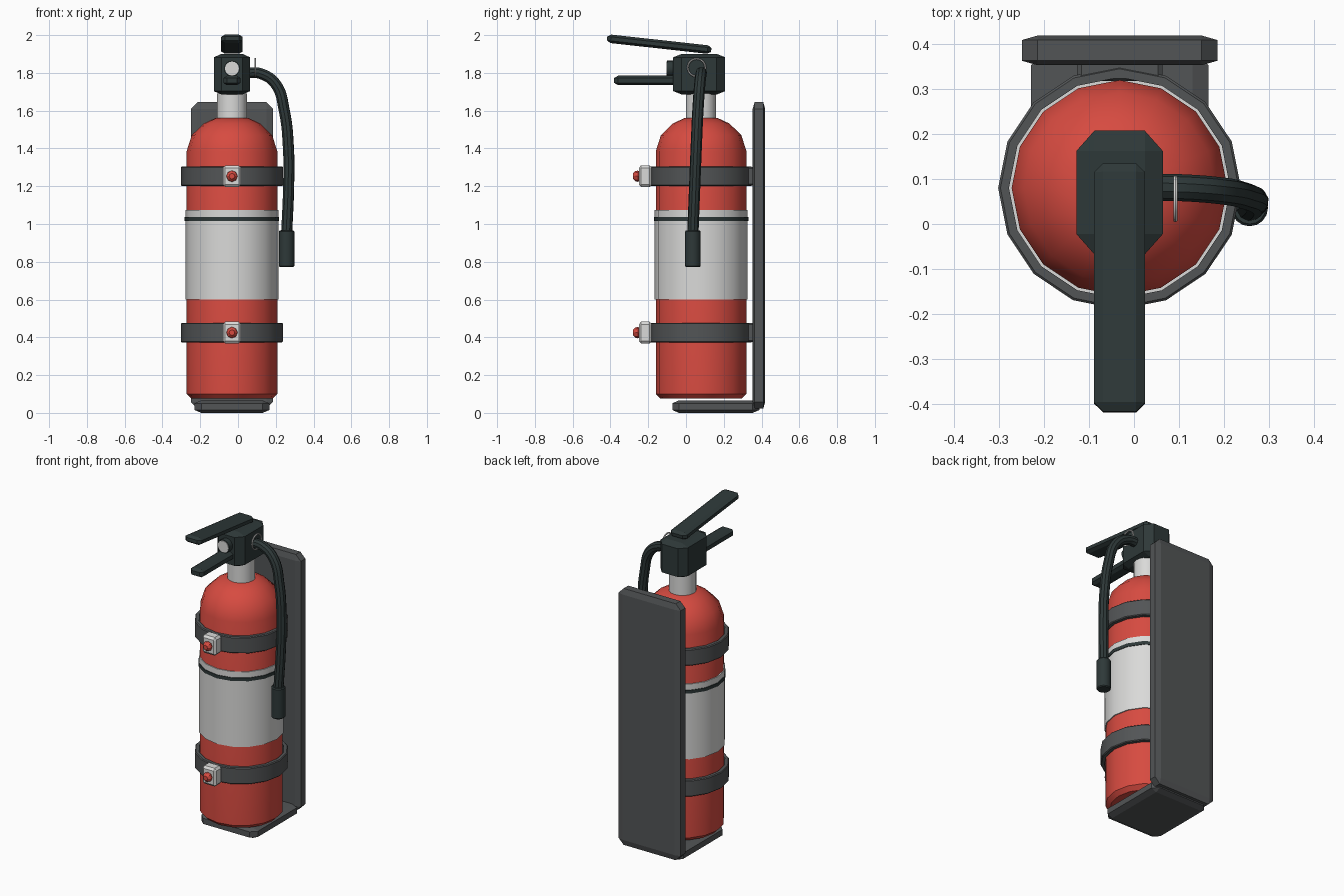
import bpy, bmesh, math
from mathutils import Matrix, Vector
from itertools import product

old = bpy.data.objects.get("Cube")
if old:
    bpy.data.objects.remove(old, do_unlink=True)

CX, CY = -0.032, 0.08      # cylinder axis
SIDES = 16


def material(name, rgb):
    m = bpy.data.materials.new(name)
    m.use_nodes = True
    m.diffuse_color = (*rgb, 1)
    bsdf = next(n for n in m.node_tree.nodes if n.type == 'BSDF_PRINCIPLED')
    bsdf.inputs["Base Color"].default_value = (*rgb, 1)
    return m


RED = material("red paint", (0.68, 0.07, 0.052))
BLACK = material("black plastic", (0.027, 0.04, 0.04))
GREY = material("bracket grey", (0.085, 0.09, 0.093))
WHITE = material("label white", (0.7, 0.7, 0.69))


def finish(name, bm, mat, smooth=True):
    bmesh.ops.recalc_face_normals(bm, faces=bm.faces)
    me = bpy.data.meshes.new(name)
    bm.to_mesh(me)
    bm.free()
    me.materials.append(mat)
    ob = bpy.data.objects.new(name, me)
    bpy.context.collection.objects.link(ob)
    if smooth:
        bpy.ops.object.select_all(action='DESELECT')
        ob.select_set(True)
        bpy.context.view_layer.objects.active = ob
        bpy.ops.object.shade_smooth_by_angle(angle=math.radians(30))
    return ob


def lathe(name, profile, mat, centre=(CX, CY, 0), axis='Z', closed=False, sides=SIDES):
    """Revolve (radius, height) points about an axis through centre."""
    bm = bmesh.new()
    rings = []
    for r, h in profile:
        rings.append([bm.verts.new((r * math.cos(math.tau * i / sides),
                                    r * math.sin(math.tau * i / sides), h))
                      for i in range(sides)])
    pairs = list(zip(rings, rings[1:]))
    if closed:
        pairs.append((rings[-1], rings[0]))
    else:
        bm.faces.new(rings[0])
        bm.faces.new(rings[-1])
    for a, b in pairs:
        for i in range(sides):
            j = (i + 1) % sides
            bm.faces.new((a[i], a[j], b[j], b[i]))
    turn = Matrix.Rotation(math.pi / 2, 4, 'X') if axis == 'Y' else Matrix()
    if axis == 'X':
        turn = Matrix.Rotation(math.pi / 2, 4, 'Y')
    bm.transform(Matrix.Translation(centre) @ turn)
    return finish(name, bm, mat)


def block(name, centre, size, chamfer, mat, tilt=0):
    """Box whose edges are cut by a different amount along each axis."""
    bm = bmesh.new()
    half = Vector(size) / 2
    for s in product((-1, 1), repeat=3):
        for full in range(3):
            bm.verts.new([s[k] * (half[k] - (0 if k == full else chamfer[k]))
                          for k in range(3)])
    bmesh.ops.convex_hull(bm, input=bm.verts)
    bmesh.ops.dissolve_limit(bm, angle_limit=0.01, verts=bm.verts, edges=bm.edges)
    bm.transform(Matrix.Translation(centre) @ Matrix.Rotation(tilt, 4, 'X'))
    return finish(name, bm, mat, smooth=False)


# Pressure cylinder with domed shoulder
lathe("cylinder_body", [(0.215, 0.075), (0.24, 0.1), (0.24, 1.385), (0.213, 1.47),
                        (0.15, 1.532), (0.09, 1.56)], RED)
lathe("label", [(0.241, 0.6), (0.246, 0.6), (0.246, 1.075), (0.241, 1.075)], WHITE)
lathe("label_stripe", [(0.242, 1.017), (0.25, 1.017), (0.25, 1.038), (0.242, 1.038)],
      BLACK, closed=True)
lathe("neck", [(0.08, 1.54), (0.08, 1.69)], WHITE)

# Wall bracket
block("back_plate", (CX, 0.386, 0.834), (0.435, 0.066, 1.622), (0.035, 0.01, 0.035), GREY)
block("base_plate", (CX, 0.158, 0.033), (0.395, 0.46, 0.066), (0.035, 0.035, 0.015), GREY)

# Straps with buckles and knobs
for part, z in (("lower", 0.425), ("upper", 1.253)):
    lathe(part + "_strap", [(0.246, -0.052), (0.265, -0.052), (0.27, -0.047),
                            (0.27, 0.047), (0.265, 0.052), (0.246, 0.052)],
          GREY, centre=(CX, CY, z), closed=True)
    block(part + "_strap_mount", (CX, 0.338, z), (0.19, 0.04, 0.1),
          (0.01, 0.005, 0.008), GREY)
    block(part + "_buckle", (CX, -0.215, z), (0.096, 0.07, 0.115),
          (0.012, 0.012, 0.014), WHITE)
    lathe(part + "_knob", [(0.022, 0.24), (0.03, 0.255), (0.027, 0.268), (0.015, 0.28)],
          RED, centre=(CX, 0, z), axis='Y', sides=8)

# Valve head, levers and gauge
block("valve_head", (CX, 0.07, 1.793), (0.192, 0.275, 0.215), (0.04, 0.045, 0.018), BLACK)
block("top_lever", (CX, -0.142, 1.952), (0.114, 0.555, 0.045), (0.02, 0.02, 0.012),
      BLACK, tilt=-math.radians(6.3))
block("carry_handle", (CX, -0.18, 1.76), (0.09, 0.4, 0.05), (0.018, 0.02, 0.012), BLACK)
lathe("gauge_housing", [(0.042, 0.06), (0.042, 0.1)], BLACK,
      centre=(CX, 0, 1.823), axis='Y')
lathe("gauge_face", [(0.037, 0.098), (0.037, 0.103)], WHITE,
      centre=(CX, 0, 1.823), axis='Y')

# Safety ring beside the valve
ring = [(0.047 + 0.005 * math.cos(a), 0.005 * math.sin(a))
        for a in (math.tau * i / 6 for i in range(6))]
lathe("safety_ring", ring, WHITE, centre=(0.092, 0.056, 1.828), axis='X', closed=True)

# Hose swept along a smooth path, then nozzle
curve = bpy.data.curves.new("hose_path", 'CURVE')
curve.dimensions = '3D'
curve.bevel_depth = 0.03
curve.bevel_resolution = 3
curve.resolution_u = 6
curve.use_fill_caps = True
path = [(0.04, 0.082, 1.80), (0.12, 0.08, 1.796), (0.2, 0.073, 1.74),
        (0.245, 0.063, 1.6), (0.267, 0.054, 1.4), (0.268, 0.046, 1.2), (0.257, 0.036, 0.94)]
spline = curve.splines.new('BEZIER')
spline.bezier_points.add(len(path) - 1)
for point, co in zip(spline.bezier_points, path):
    point.co = co
    point.handle_left_type = point.handle_right_type = 'AUTO'
temp = bpy.data.objects.new("hose_path", curve)
bpy.context.collection.objects.link(temp)
bpy.context.view_layer.update()
bm = bmesh.new()
bm.from_mesh(temp.to_mesh())
bpy.data.objects.remove(temp, do_unlink=True)
finish("hose", bm, BLACK)

lathe("nozzle", [(0.036, 0.772), (0.041, 0.778), (0.041, 0.96), (0.036, 0.966)], BLACK,
      centre=(0.257, 0.036, 0))
